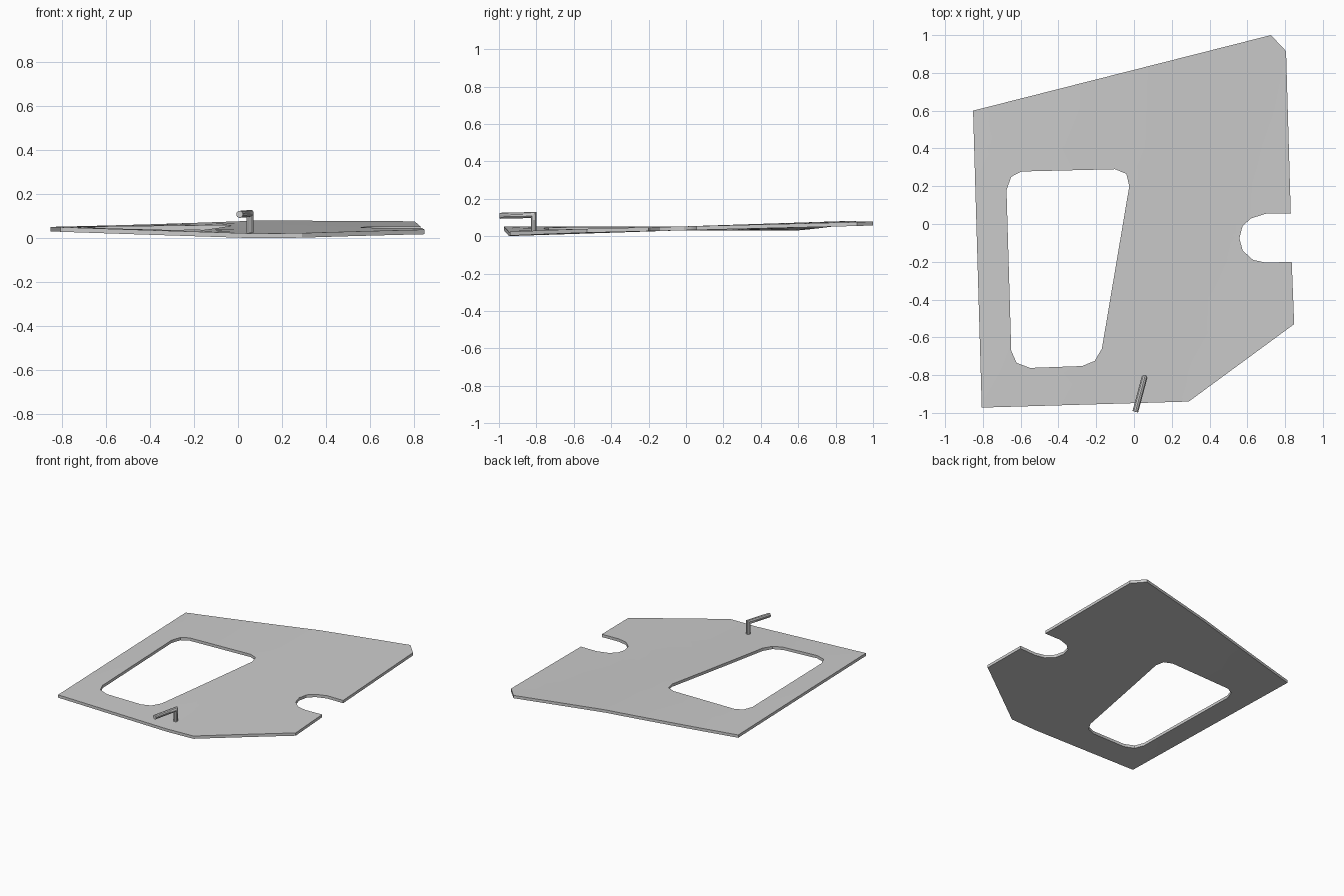
import bpy
import bmesh
import math
from mathutils import Vector

if "Cube" in bpy.data.objects:
    bpy.data.objects.remove(bpy.data.objects["Cube"], do_unlink=True)

grey = bpy.data.materials.new("light grey")
grey.use_nodes = True
colour = (0.6, 0.6, 0.6, 1)
grey.diffuse_color = colour
grey.node_tree.nodes["Principled BSDF"].inputs["Base Color"].default_value = colour

THICKNESS = 0.021
RIDGE = 0.08


def finish(name, bm):
    bmesh.ops.recalc_face_normals(bm, faces=bm.faces)
    mesh = bpy.data.meshes.new(name)
    bm.to_mesh(mesh)
    bm.free()
    mesh.materials.append(grey)
    obj = bpy.data.objects.new(name, mesh)
    bpy.context.collection.objects.link(obj)
    bpy.ops.object.select_all(action="DESELECT")
    obj.select_set(True)
    bpy.context.view_layer.objects.active = obj
    bpy.ops.object.shade_smooth_by_angle(angle=math.radians(30))
    return obj


def sheet_height(x, y):
    # level along the left edge, tilting up towards the back past the ridge
    if x < RIDGE:
        tilt = 0.033 * (x + 0.85) / (RIDGE + 0.85)
    else:
        tilt = 0.033 - 0.011 * (x - RIDGE)
    return 0.031 + tilt * (y + 0.02)


# Outer edge with the rounded notch on the +x side
notch = [(.83, .055), (.7, .055), (.62, .03), (.575, -.01), (.558, -.075),
         (.575, -.14), (.63, -.19), (.7, -.205), (.835, -.2)]
outline = [(-.852, .6), (.725, 1), (.805, .915), *notch,
           (.848, -.53), (.29, -.94), (-.806, -.972)]
# Tapered opening with softened corners
opening = [(-.675, .18), (-.65, .25), (-.595, .278), (-.1, .29), (-.04, .265),
           (-.025, .2), (-.17, -.66), (-.208, -.725), (-.275, -.752),
           (-.55, -.762), (-.622, -.735), (-.65, -.67)]

# Thin twisted plate
bm = bmesh.new()
for loop in (outline, opening):
    ring = [bm.verts.new((x, y, 0)) for x, y in loop]
    for a, b in zip(ring, ring[1:] + ring[:1]):
        bm.edges.new((a, b))
bmesh.ops.triangle_fill(bm, use_beauty=True, edges=bm.edges[:], normal=(0, 0, 1))
cuts = [(Vector((RIDGE, 0, 0)), Vector((1, 0, 0)))]
for i in range(-4, 5):
    cuts.append((Vector((i * 0.2 + 0.01, 0, 0)), Vector((1, 0, 0))))
    cuts.append((Vector((0, i * 0.2 + 0.01, 0)), Vector((0, 1, 0))))
for point, normal in cuts:
    bmesh.ops.bisect_plane(bm, geom=bm.verts[:] + bm.edges[:] + bm.faces[:],
                           plane_co=point, plane_no=normal, dist=1e-5)
for v in bm.verts:
    v.co.z = sheet_height(v.co.x, v.co.y)
lifted = bmesh.ops.extrude_face_region(bm, geom=bm.faces[:], use_keep_orig=True)
for g in lifted["geom"]:
    if isinstance(g, bmesh.types.BMVert):
        g.co.z += THICKNESS
finish("plate", bm)

# Bent rod handle with a mitred elbow
SIDES, RADIUS = 10, 0.016
foot = Vector((.055, -.814, .015))
elbow = Vector((.055, -.814, .113))
tip = Vector((.007, -.994, .109))
up = (elbow - foot).normalized()
along = (tip - elbow).normalized()
mitre = (up + along).normalized()
bm = bmesh.new()
rings = [[], [], []]
for i in range(SIDES):
    a = math.tau * i / SIDES
    low = Vector((math.cos(a), math.sin(a), 0)) * RADIUS
    mid = low - up * (low.dot(mitre) / up.dot(mitre))
    end = mid - along * mid.dot(along)
    for ring, co in zip(rings, (foot + low, elbow + mid, tip + end)):
        ring.append(bm.verts.new(co))
for r, s in zip(rings, rings[1:]):
    for i in range(SIDES):
        j = (i + 1) % SIDES
        bm.faces.new((r[i], r[j], s[j], s[i]))
bm.faces.new(rings[0])
bm.faces.new(rings[2])
finish("handle", bm)
